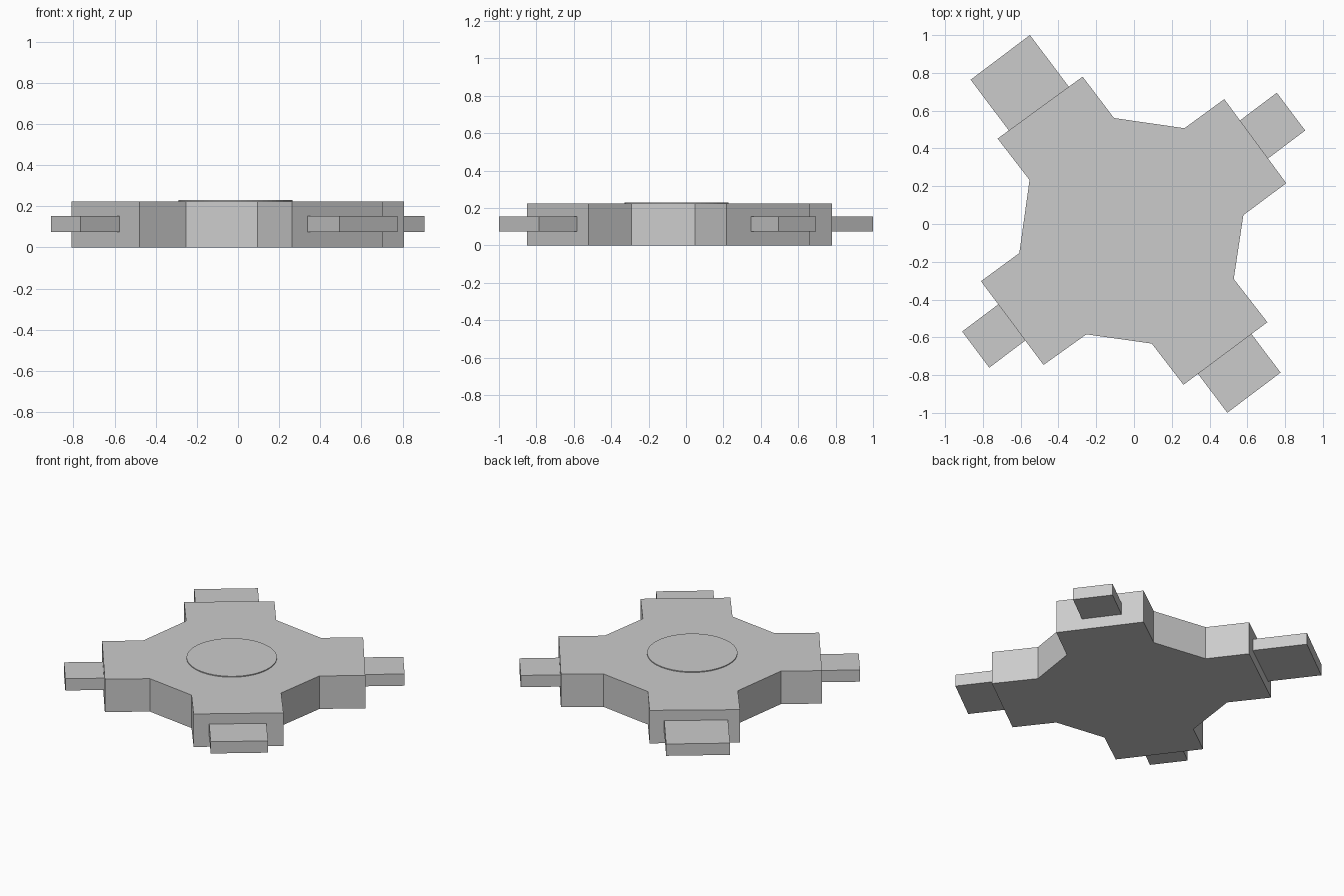
import bpy, bmesh, math
from mathutils import Vector

if "Cube" in bpy.data.objects:
    bpy.data.objects.remove(bpy.data.objects["Cube"])


def prism(name, pts, z0, z1):
    bm = bmesh.new()
    face = bm.faces.new([bm.verts.new((x, y, z0)) for x, y in pts])
    ext = bmesh.ops.extrude_face_region(bm, geom=[face])
    top = [v for v in ext["geom"] if isinstance(v, bmesh.types.BMVert)]
    bmesh.ops.translate(bm, verts=top, vec=(0, 0, z1 - z0))
    bmesh.ops.recalc_face_normals(bm, faces=bm.faces)
    mesh = bpy.data.meshes.new(name)
    bm.to_mesh(mesh)
    bm.free()
    ob = bpy.data.objects.new(name, mesh)
    bpy.context.collection.objects.link(ob)
    return ob


# Main cross-shaped slab with four angled arms
outline = [(-0.272, 0.78), (-0.722, 0.452), (-0.553, 0.233), (-0.607, -0.154),
           (-0.81, -0.303), (-0.479, -0.746), (-0.252, -0.584), (0.094, -0.633),
           (0.262, -0.851), (0.706, -0.52), (0.528, -0.291), (0.579, 0.047),
           (0.806, 0.216), (0.478, 0.661), (0.267, 0.507), (-0.106, 0.561)]
prism("cross_slab", outline, 0.0, 0.224)

# Connector tabs: middle of the outer edge, outward angle, length, width
EMBED = 0.03
tabs = [("tab_back_left", (-0.708, 0.882), 127, 0.339, 0.393),
        ("tab_back_right", (0.831, 0.595), 37, 0.248, 0.25),
        ("tab_front_left", (-0.838, -0.665), 217, 0.24, 0.239),
        ("tab_front_right", (0.635, -0.893), 307, 0.253, 0.353)]
for name, tip, deg, length, width in tabs:
    a = math.radians(deg)
    out, side = Vector((math.cos(a), math.sin(a))), Vector((-math.sin(a), math.cos(a)))
    end, half = Vector(tip), side * width / 2
    root = end - out * (length + EMBED)
    prism(name, [end - half, end + half, root + half, root - half], 0.074, 0.154)

# Thin round plate on top
circle = [(-0.012 + 0.278 * math.cos(i * math.tau / 64),
           -0.05 + 0.278 * math.sin(i * math.tau / 64)) for i in range(64)]
prism("round_plate", circle, 0.21, 0.23)
